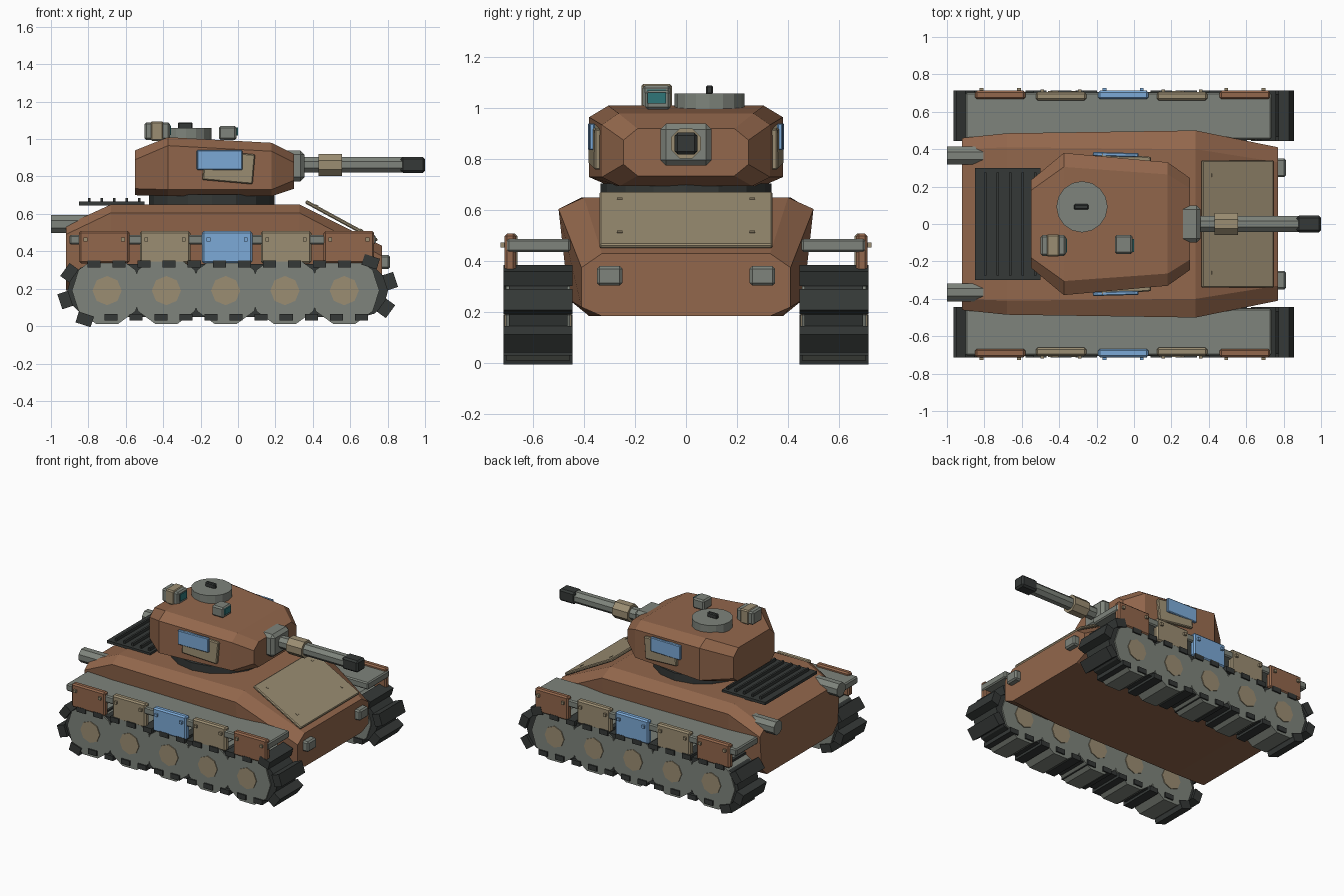
import bpy, bmesh
from math import pi, sin, cos, radians
from mathutils import Matrix, Vector

if "Cube" in bpy.data.objects:
    bpy.data.objects.remove(bpy.data.objects["Cube"])


def mat(name, r, g, b):
    m = bpy.data.materials.new(name)
    m.diffuse_color = (r, g, b, 1)
    m.use_nodes = True
    m.node_tree.nodes["Principled BSDF"].inputs["Base Color"].default_value = m.diffuse_color
    return m


BROWN = mat("rust_brown", .29, .135, .072)
GREY = mat("steel_grey", .21, .23, .20)
DARK = mat("dark_metal", .035, .04, .038)
TAN = mat("tan_plate", .33, .27, .17)
BLUE = mat("blue_plate", .20, .40, .68)
TEAL = mat("teal_glass", .03, .18, .19)


def finish(name, bm, m):
    bmesh.ops.recalc_face_normals(bm, faces=bm.faces)
    me = bpy.data.meshes.new(name)
    bm.to_mesh(me)
    bm.free()
    me.materials.append(m)
    ob = bpy.data.objects.new(name, me)
    bpy.context.collection.objects.link(ob)
    return ob


def box(name, loc, size, m, rot=(0, 0, 0), bevel=0):
    bm = bmesh.new()
    bmesh.ops.create_cube(bm, size=1, matrix=Matrix.Diagonal((*size, 1)))
    ob = finish(name, bm, m)
    ob.location = loc
    ob.rotation_euler = rot
    if bevel:
        b = ob.modifiers.new("bevel", "BEVEL")
        b.width = bevel
        b.segments = 1
    return ob


def cyl(name, loc, r, depth, m, axis="Z", sides=8, spin=0):
    turn = {"Z": Matrix(), "X": Matrix.Rotation(pi / 2, 4, "Y"),
            "Y": Matrix.Rotation(pi / 2, 4, "X")}[axis]
    bm = bmesh.new()
    bmesh.ops.create_cone(bm, cap_ends=True, segments=sides, radius1=r, radius2=r,
                          depth=depth, matrix=turn @ Matrix.Rotation(spin, 4, "Z"))
    ob = finish(name, bm, m)
    ob.location = loc
    return ob


def loft(name, sections, m):
    """Skin mirrored half sections (y, z) placed along x."""
    bm = bmesh.new()
    rings = []
    for x, half in sections:
        pts = half + [(-y, z) for y, z in reversed(half)]
        rings.append([bm.verts.new((x, y, z)) for y, z in pts])
    n = len(rings[0])
    for a, b in zip(rings, rings[1:]):
        for i in range(n):
            bm.faces.new((a[i], a[(i + 1) % n], b[(i + 1) % n], b[i]))
    bm.faces.new(rings[0])
    bm.faces.new(rings[-1])
    return finish(name, bm, m)


# Hull and sloped front plate
loft("hull", [
    (-.92, [(.38, .19), (.44, .25), (.46, .49), (.40, .54)]),
    (-.68, [(.38, .185), (.46, .25), (.485, .605), (.41, .65)]),
    (.33, [(.38, .185), (.46, .25), (.50, .605), (.40, .65)]),
    (.77, [(.33, .185), (.41, .22), (.41, .375), (.33, .43)])], BROWN)
SLOPE = radians(28.5)
box("glacis_plate", (.553, 0, .562), (.435, .68, .02), TAN, (0, SLOPE, 0), .006)
for x, z in ((.42, .642), (.66, .512)):
    for y in (-.26, .26):
        box("glacis_bolt", (x, y, z), (.015, .02, .012), TAN, (0, SLOPE, 0))

# Engine grille
box("engine_grille", (-.675, 0, .655), (.35, .6, .02), DARK)
for i in range(5):
    box("grille_slat", (-.795 + i * .067, 0, .673), (.014, .55, .026), GREY if i < 0 else DARK)

# Running gear stadium dimensions
CX, HALF, R, ZC = -.055, .715, .142, .19
STRAIGHT, ARC = 2 * HALF, pi * R


def stadium(d):
    """Point and pitch on the track loop at distance d."""
    d %= 2 * (STRAIGHT + ARC)
    flip = d >= STRAIGHT + ARC
    if flip:
        d -= STRAIGHT + ARC
    if d < STRAIGHT:
        x, z, a = -HALF + d, R, 0
    else:
        a = (d - STRAIGHT) / R
        x, z = HALF + R * sin(a), R * cos(a)
    if flip:
        x, z, a = -x, -z, a + pi
    return CX + x, ZC + z, a


WHEELS = [-.70, -.383, -.066, .251, .568]
PLATES = [(-.715, BROWN), (-.39, TAN), (-.058, BLUE), (.257, TAN), (.593, BROWN)]
for s in (-1, 1):
    # Track belt
    bm = bmesh.new()
    loop = []
    for end in (1, -1):
        for k in range(7):
            a = k * pi / 6
            loop.append((CX + end * (HALF + R * sin(a)), ZC + end * R * cos(a)))
    lo, hi = [[bm.verts.new((x, s * y, z)) for x, z in loop] for y in (.465, .695)]
    bm.faces.new(lo)
    bm.faces.new(hi)
    for i in range(len(loop)):
        j = (i + 1) % len(loop)
        bm.faces.new((lo[i], lo[j], hi[j], hi[i]))
    finish("track_belt", bm, DARK)
    # Track pads
    N = 28
    for i in range(N):
        x, z, a = stadium(i / N * 2 * (STRAIGHT + ARC))
        end = abs(x - CX) > HALF + .02
        out = .02 if end else 0
        box("track_pad", (x + out * sin(a), s * .58, z + out * cos(a)),
            (.085 if end else .07, .27, .06 if end else .036), DARK, (0, a, 0))
    # Road wheels and hubs
    for x in WHEELS:
        cyl("road_wheel", (x, s * .58, .19), .188, .25, GREY, "Y", 10, pi / 10 * 5)
        cyl("wheel_hub", (x, s * .58, .19), .078, .262, TAN, "Y", 8)
    # Fender
    box("fender", (-.083, s * .578, .462), (1.635, .25, .052), GREY, bevel=.008)
    # Skirt plates with bolts
    for i, (x, m) in enumerate(PLATES):
        y = s * (.683 if m is TAN else .69)
        box("skirt_plate", (x, y, .422), (.27, .045, .172), m, bevel=.01)
        for dx in (-.1, .1):
            box("skirt_bolt", (x + dx, y + s * .028, .463), (.02, .018, .02),
                BLUE if m is BLUE else TAN)
    # Exhausts and headlights
    cyl("exhaust", (-.9, s * .365, .545), .052, .2, GREY, "X", 8, pi / 8)
    box("headlight", (.785, s * .3, .343), (.055, .10, .075), GREY, bevel=.01)
    # Turret side plates
    yaw = -s * radians(5)
    box("turret_side_plate", (-.05, s * .356, .85), (.27, .03, .16), TAN,
        (0, radians(5), yaw), .006)
    box("turret_blue_plate", (-.098, s * .371, .888), (.245, .022, .105), BLUE,
        (0, 0, yaw * .3), .005)

# Turret and ring
cyl("turret_ring", (-.14, 0, .675), .335, .06, DARK, sides=16)
loft("turret", [
    (-.55, [(.19, .70), (.235, .735), (.235, .89), (.18, .94)]),
    (-.375, [(.30, .695), (.38, .73), (.38, .965), (.305, 1.01)]),
    (.18, [(.26, .695), (.33, .73), (.33, .935), (.265, .98)]),
    (.30, [(.19, .735), (.245, .78), (.245, .875), (.19, .92)])], BROWN)

# Gun
box("mantlet", (.293, 0, .857), (.125, .2, .165), GREY, bevel=.022)
cyl("gun_barrel", (.62, 0, .862), .045, .56, GREY, "X", 8, pi / 8)
cyl("barrel_sleeve", (.493, 0, .862), .064, .125, TAN, "X", 8, pi / 8)
box("muzzle", (.935, 0, .862), (.13, .09, .086), DARK, bevel=.012)

# Hatch
cyl("hatch", (-.278, .092, 1.027), .137, .062, GREY, sides=16)
box("hatch_handle", (-.282, .092, 1.072), (.08, .028, .036), DARK, bevel=.006)

# Sights on the turret roof
box("rear_sight", (-.432, -.115, 1.042), (.135, .11, .095), GREY, bevel=.01)
box("rear_sight_band", (-.432, -.115, 1.043), (.07, .12, .104), TAN, bevel=.008)
box("rear_sight_glass", (-.364, -.115, 1.048), (.01, .075, .05), TEAL)
box("front_sight", (-.055, -.11, 1.032), (.095, .10, .075), GREY, bevel=.01)
box("front_sight_glass", (-.005, -.115, 1.04), (.01, .072, .042), TEAL)
